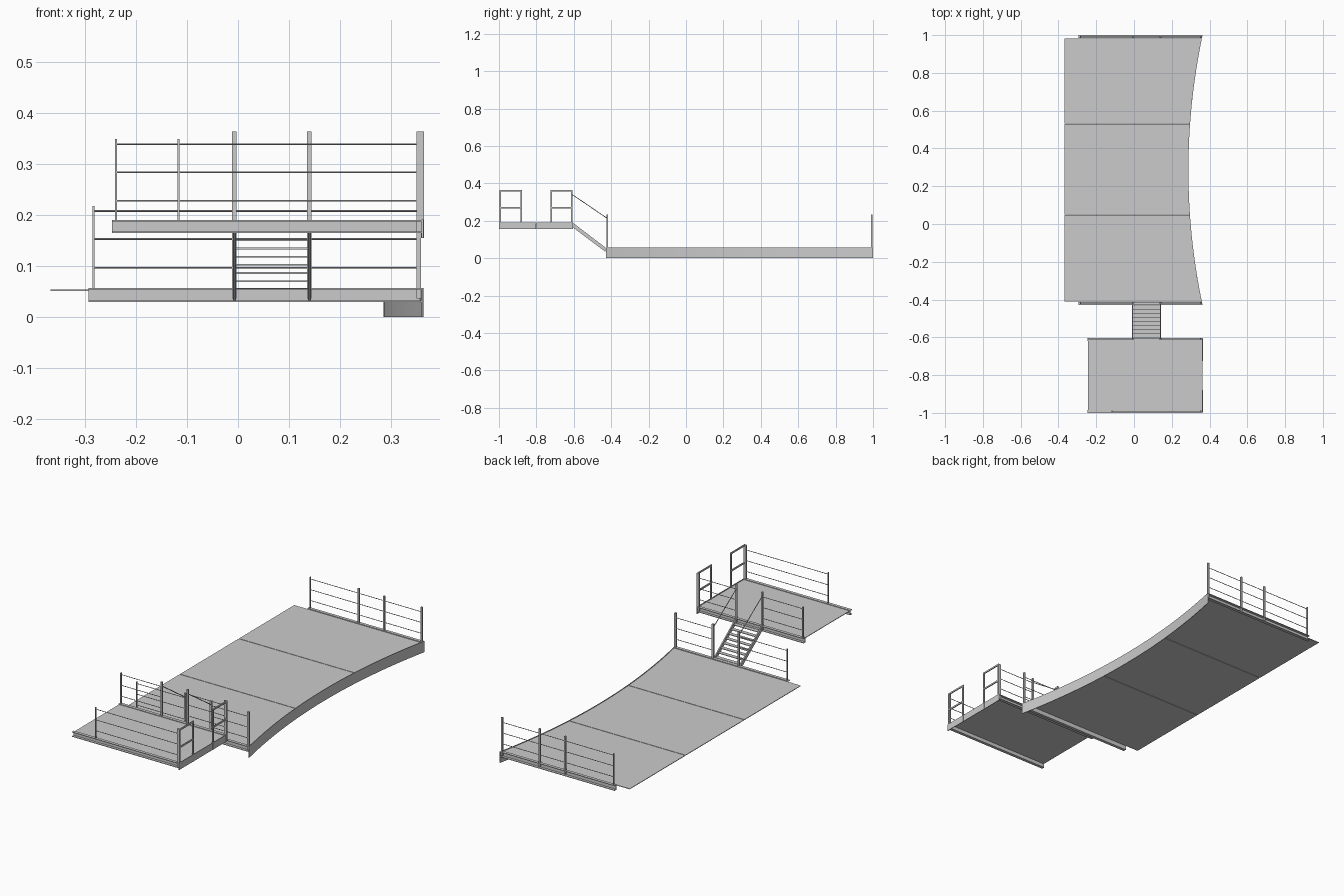
import bpy, bmesh, math
from mathutils import Vector

if "Cube" in bpy.data.objects:
    bpy.data.objects.remove(bpy.data.objects["Cube"])


def make(name, bm):
    bmesh.ops.recalc_face_normals(bm, faces=bm.faces)
    me = bpy.data.meshes.new(name)
    bm.to_mesh(me)
    bm.free()
    ob = bpy.data.objects.new(name, me)
    bpy.context.collection.objects.link(ob)
    return ob


def prism(name, pts, offset):
    """Extrude a closed outline of 3D points along an offset."""
    bm = bmesh.new()
    f = bm.faces.new([bm.verts.new(p) for p in pts])
    r = bmesh.ops.extrude_face_region(bm, geom=[f])
    vs = [g for g in r["geom"] if isinstance(g, bmesh.types.BMVert)]
    bmesh.ops.translate(bm, verts=vs, vec=offset)
    return make(name, bm)


def box(name, x0, x1, y0, y1, z0, z1):
    return prism(name, [(x0, y0, z0), (x1, y0, z0), (x1, y1, z0), (x0, y1, z0)],
                 (0, 0, z1 - z0))


def rod(name, a, b, r=0.0016):
    """Round bar between two points."""
    a, b = Vector(a), Vector(b)
    bm = bmesh.new()
    bmesh.ops.create_cone(bm, cap_ends=True, segments=8, radius1=r, radius2=r,
                          depth=(b - a).length)
    ob = make(name, bm)
    ob.location = (a + b) / 2
    ob.rotation_euler = (b - a).to_track_quat('Z', 'Y').to_euler()
    return ob


def channel(name, x0, x1, y_web, out, z0, z1, depth=0.016, t=0.003):
    """C-section beam along x with flanges pointing to 'out' (+1 or -1 in y)."""
    prof = [(0, z0), (depth, z0), (depth, z0 + t), (t, z0 + t),
            (t, z1 - t), (depth, z1 - t), (depth, z1), (0, z1)]
    prism(name, [(x0, y_web + out * d, z) for d, z in prof], (x1 - x0, 0, 0))


def railing(name, y, z, thin, thick, spans):
    """Posts plus three horizontal bars over each x span."""
    for x in thin:
        box(name + "_thin_post", x - .002, x + .002, y - .004, y + .004, z, z + .161)
    for x in thick:
        box(name + "_post", x - .0045, x + .0045, y - .004, y + .004, z - .02, z + .176)
    for a, b in spans:
        for h in (.04, .096, .151):
            rod(name + "_bar", (a, y, z + h), (b, y, z + h))


def edge_x(y):
    """Concave outer edge of the main deck."""
    return .285 + .075 * ((y - .285) / .715) ** 2


S0, S1, R = -.007, .14, .354     # stair sides and right-hand post

# Main deck: three plates with a curved right edge
seams = [-.412, .05, .53, .984]
for i in range(3):
    a, b = seams[i] + .0015, seams[i + 1] - .0015
    ys = [a + (b - a) * k / 10 for k in range(11)]
    pts = [(-.367, b, .051), (-.367, a, .051)] + [(edge_x(y), y, .051) for y in ys]
    prism("main_deck_plate", pts, (0, 0, .003))

# Curved fascia under the main deck edge
ys = [-.428 + 1.428 * k / 32 for k in range(33)]
outline = [(edge_x(y), y, 0) for y in ys] + [(edge_x(y) + .003, y, 0) for y in reversed(ys)]
fascia = prism("curved_fascia", outline, (0, 0, .057))
for p in fascia.data.polygons:
    p.use_smooth = abs(p.normal.x) > .9

# Edge beams
channel("main_beam_back", -.293, .36, .984, 1, .03, .057)
channel("main_beam_front", -.293, .36, -.412, -1, .03, .057)
channel("upper_beam_back", -.247, .36, -.62, 1, .165, .19)
channel("upper_beam_front", -.247, .36, -.984, -1, .165, .19)

# Upper platform plate and two-piece fascia
box("upper_deck_plate", -.244, .36, -.985, -.619, .184, .187)
box("upper_fascia_a", .36, .363, -1, -.801, .155, .191)
box("upper_fascia_b", .36, .363, -.799, -.604, .155, .191)

# Railings
railing("upper_back_railing", -.611, .188, [-.239], [S0, S1, R], [(-.239, S0), (S1, R)])
railing("upper_front_railing", -.992, .188, [-.117], [R], [(-.117, R)])
railing("main_front_railing", -.42, .057, [-.283], [S0, S1, R], [(-.283, S0), (S1, R)])
railing("main_back_railing", .992, .057, [-.283], [S0, S1, R], [(-.283, R)])

# Side guard frames on the upper platform
for y_post, y_free in ((-.992, -.882), (-.611, -.721)):
    lo, hi = min(y_post, y_free) - .004, max(y_post, y_free) + .004
    for y in (y_post, y_free):
        box("guard_upright", .359, .364, y - .004, y + .004, .155, .364)
    for z in (.27, .36):
        box("guard_bar", .359, .364, lo, hi, z - .004, z + .004)

# Stairs: stringers, handrails, treads
for x in (S0, S1):
    prism("stair_stringer", [(x - .003, -.606, .165), (x - .003, -.43, .033),
                             (x - .003, -.43, .056), (x - .003, -.606, .19)], (.006, 0, 0))
    rod("stair_handrail", (x, -.611, .342), (x, -.42, .212), .002)
for i in range(8):
    z = .056 + .016 * i
    y = -.442 - .0212 * i
    box("stair_tread", S0, S1, y - .0105, y + .0095, z - .003, z)
